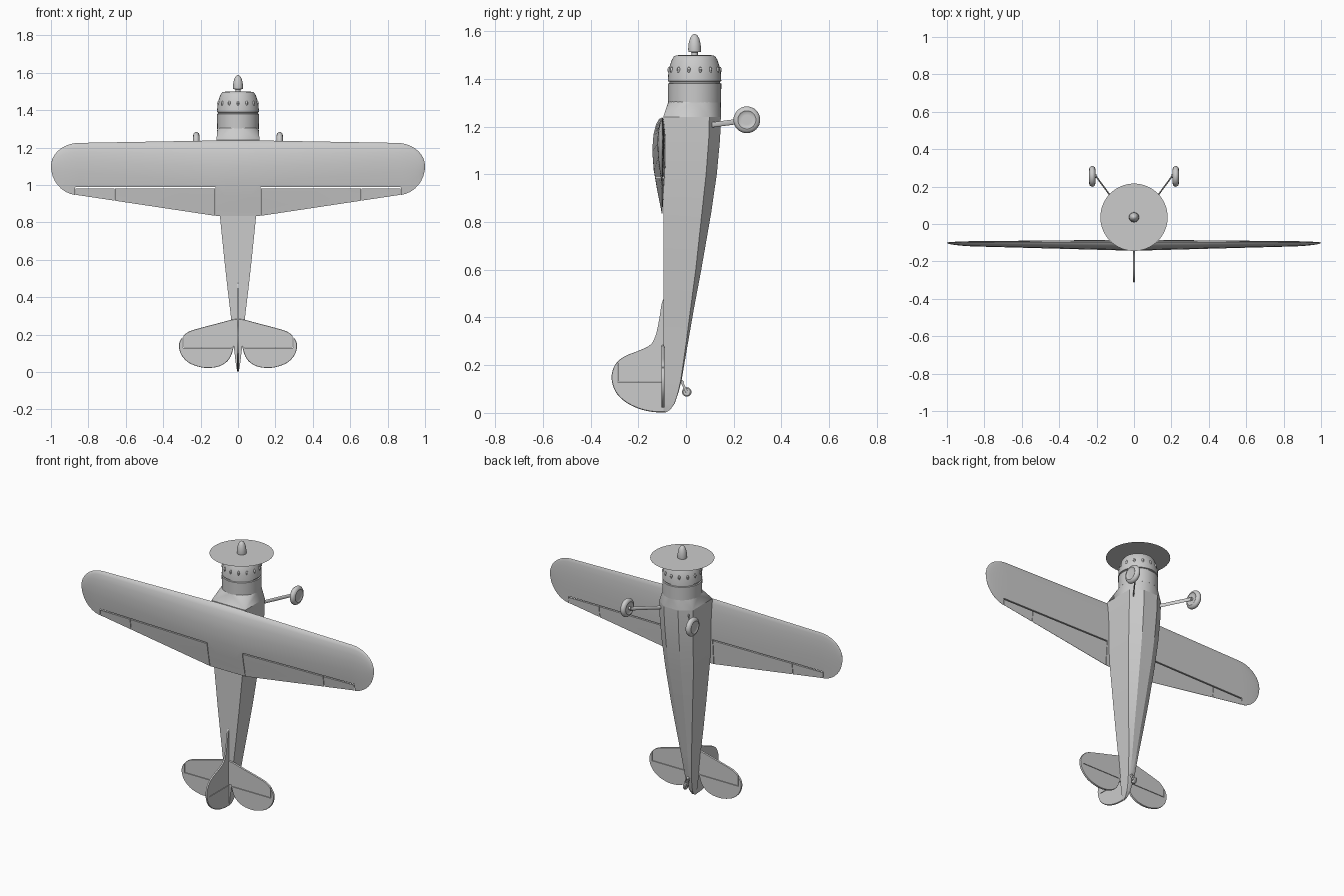
import bpy, bmesh, math
from mathutils import Vector, Matrix

if "Cube" in bpy.data.objects:
    bpy.data.objects.remove(bpy.data.objects["Cube"])

CY = 0.036  # thrust line


def finish(name, bm, smooth=True, angle=35):
    bmesh.ops.recalc_face_normals(bm, faces=bm.faces[:])
    me = bpy.data.meshes.new(name)
    bm.to_mesh(me)
    bm.free()
    ob = bpy.data.objects.new(name, me)
    bpy.context.collection.objects.link(ob)
    bpy.ops.object.select_all(action='DESELECT')
    ob.select_set(True)
    bpy.context.view_layer.objects.active = ob
    if smooth:
        bpy.ops.object.shade_smooth_by_angle(angle=math.radians(angle))
    return ob


def loft(name, rings, smooth=True, angle=35):
    bm = bmesh.new()
    vs = [[bm.verts.new(p) for p in r] for r in rings]
    n = len(vs[0])
    for a, b in zip(vs, vs[1:]):
        for i in range(n):
            j = (i + 1) % n
            bm.faces.new((a[i], a[j], b[j], b[i]))
    bm.faces.new(vs[0])
    bm.faces.new(vs[-1])
    return finish(name, bm, smooth, angle)


def lathe(name, prof, matrix, n=40, angle=35):
    rings = [[matrix @ Vector((r * math.cos(2 * math.pi * i / n),
                               r * math.sin(2 * math.pi * i / n), z)) for i in range(n)]
             for r, z in prof]
    return loft(name, rings, angle=angle)


def curve(pts, steps=5):
    # open Catmull-Rom through the outline points
    p = [Vector(q) for q in pts]
    p = [p[0]] + p + [p[-1]]
    out = []
    for a, b, c, d in zip(p, p[1:], p[2:], p[3:]):
        for k in range(steps):
            t = k / steps
            out.append(0.5 * (2 * b + (c - a) * t + (2 * a - 5 * b + 4 * c - d) * t * t
                              + (3 * b - a - 3 * c + d) * t ** 3))
    return out + [p[-1]]


def plate(name, outline, place, half):
    # thin panel: outline at mid-thickness, slightly inset faces
    cen = sum(outline, Vector((0, 0))) / len(outline)
    rings = [[place(cen + (q - cen) * s, o) for q in outline]
             for s, o in ((0.985, -half), (1, -half * .4), (1, half * .4), (0.985, half))]
    return loft(name, rings)


def cut(ob, boxes):
    # hinge gaps, boxes given as (centre, size)
    bm = bmesh.new()
    for c, s in boxes:
        bmesh.ops.create_cube(bm, size=1, matrix=Matrix.Translation(c) @ Matrix.Diagonal((*s, 1)))
    tool = finish("gap_cutter", bm, False)
    tool.hide_render = True
    m = ob.modifiers.new("gaps", 'BOOLEAN')
    m.operation, m.solver, m.object, m.use_self = 'DIFFERENCE', 'EXACT', tool, True
    bpy.context.view_layer.objects.active = ob
    bpy.ops.object.modifier_apply(modifier=m.name)
    bpy.data.objects.remove(tool)


# Fuselage: flat top, slab sides, chamfered belly
def section(z, w, bot):
    top = -0.095
    c = bot - 0.2 * (bot - top) * min(1, w / 0.1)
    b = w * 0.42
    return [(-w, top, z), (w, top, z), (w, c, z), (b, bot, z), (-b, bot, z), (-w, c, z)]


stations = [(0.002, .003, -.085), (.012, .006, -.067), (.04, .011, -.047), (.09, .017, -.03),
            (.14, .023, -.018), (.28, .036, .006), (.43, .054, .032), (.6, .073, .064),
            (.835, .097, .105), (1.0, .108, .129), (1.15, .114, .143), (1.24, .115, .146)]
loft("fuselage", [section(*s) for s in stations], angle=15)

# Firewall fairing: polygon section blending into the round cowl
bm = bmesh.new()
for p in section(*stations[-1]):
    bm.verts.new(p)
for i in range(32):
    a = 2 * math.pi * i / 32
    bm.verts.new((.11 * math.cos(a), CY + .11 * math.sin(a), 1.305))
bmesh.ops.convex_hull(bm, input=bm.verts[:])
finish("nose_fairing", bm, angle=20)

# Engine cowl, spinner, propeller disc
axis = Matrix.Translation((0, CY, 0))
lathe("cowl", [(.02, 1.30), (.111, 1.30), (.112, 1.38), (.106, 1.382), (.106, 1.388), (.112, 1.39),
               (.110, 1.425), (.105, 1.45), (.095, 1.48), (.087, 1.493), (.078, 1.498), (.065, 1.499),
               (.01, 1.499)], axis)
lathe("spinner", [(.014, 1.49), (.014, 1.511), (.026, 1.513), (.027, 1.525), (.025, 1.548),
                  (.019, 1.57), (.011, 1.583), (.002, 1.588)], axis, 24)
bm = bmesh.new()
bmesh.ops.create_circle(bm, cap_ends=True, segments=64, radius=.18,
                        matrix=Matrix.Translation((0, CY, 1.513)))
finish("propeller_disc", bm, False)

# Rocker bumps around the cowl
bm = bmesh.new()
for i in range(14):
    m = axis @ Matrix.Rotation(2 * math.pi * (i + .5) / 14, 4, 'Z') @ Matrix.Translation((.106, 0, 1.437))
    bmesh.ops.create_uvsphere(bm, u_segments=10, v_segments=6, radius=1,
                              matrix=m @ Matrix.Diagonal((.008, .007, .013, 1)))
finish("cowl_bumps", bm)

# Wing: airfoil lofted from tip to tip
foil = [(0, 0), (.02, .32), (.07, .6), (.18, .88), (.35, 1), (.55, .85), (.75, .52), (.9, .22), (1, .04)]


def wing_ring(x):
    a = abs(x)
    if a > .85:
        q = max(.04, math.sqrt(max(0, 1 - ((a - .85) / .15) ** 2)))
        le, te = 1.1 + .125 * q, 1.1 - .155 * q
    else:
        q = 1
        le = 1.24 - .015 * a / .85
        te = .835 + .11 * max(0, a - .12) / .73
    up, low = (.043 - .027 * a) * q, (.016 - .009 * a) * q
    z = lambda u: le + (te - le) * u
    top = [(x, -.1 - up * v, z(u)) for u, v in foil]
    return top + [(x, -.1 + low * v, z(u)) for u, v in foil[:0:-1]]


half = [.06, .12, .3, .5, .7, .85] + [.85 + .15 * math.sin(math.radians(d)) for d in range(10, 91, 10)]
wing = loft("wing", [wing_ring(x) for x in [-h for h in reversed(half)] + half])
gaps = []
for s in (-1, 1):
    gaps.append(((s * .495, -.1, .986), (.75, .2, .007)))
    for x in (.121, .66, .869):
        gaps.append(((s * x, -.1, .885), (.003, .2, .205)))
cut(wing, gaps)

# Horizontal tail with elevators
out = [Vector((.0, .285)), Vector((.035, .28))] + curve(
    [(.12, .257), (.2, .236), (.265, .215), (.302, .18), (.316, .14), (.302, .09), (.26, .048), (.2, .026),
     (.15, .022), (.1, .031), (.06, .055), (.036, .09), (.022, .14)]) + [Vector((0, .14))]
for side, s in (("left", -1), ("right", 1)):
    tail = plate(side + "_tailplane", out, lambda q, o: (s * q.x, -.096 + o, q.y), .006)
    cut(tail, [((s * .165, -.096, .131), (.26, .1, .003)), ((s * .294, -.096, .165), (.003, .1, .07))])

# Fin and rudder
fin_out = curve([(-.08, .48), (-.098, .47), (-.112, .39), (-.127, .325), (-.15, .285), (-.2, .26), (-.255, .238),
                 (-.295, .205), (-.312, .15), (-.295, .088), (-.25, .043), (-.19, .015), (-.13, .003),
                 (-.08, .003)])
fin = plate("fin", fin_out, lambda q, o: (o, q.x, q.y), .005)
cut(fin, [((0, -.195, .131), (.1, .185, .003)), ((0, -.286, .17), (.1, .003, .08))])


# Struts with a flattened streamlined section
def strut(name, a, b, w, d):
    a, b = Vector(a), Vector(b)
    t = (b - a).normalized()
    v = Vector((0, 0, 1)) if abs(t.z) < .9 else Vector((0, 1, 0))
    n = t.cross(v).normalized()
    v = n.cross(t)
    ang = [2 * math.pi * i / 12 for i in range(12)]
    loft(name, [[p + n * w * math.cos(g) + v * d * math.sin(g) for g in ang] for p in (a, b)])


# Main landing gear
tyre = [(.02, -.013), (.032, -.013), (.038, -.017), (.048, -.014), (.054, -.007), (.056, 0)]
tyre += [(r, -z) for r, z in reversed(tyre[:-1])]
for side, s in (("left", -1), ("right", 1)):
    m = Matrix.Translation((s * .223, .255, 1.228)) @ Matrix.Rotation(math.pi / 2, 4, 'Y')
    lathe(side + "_wheel", tyre, m, 32)
    strut(side + "_gear_leg", (s * .085, .095, 1.205), (s * .203, .255, 1.226), .004, .011)
    strut(side + "_axle", (s * .198, .255, 1.227), (s * .23, .255, 1.228), .009, .009)

# Tail wheel
m = Matrix.Translation((0, .003, .088)) @ Matrix.Rotation(math.pi / 2, 4, 'Y')
lathe("tail_wheel", [(.006, -.008), (.015, -.008), (.02, -.004), (.02, .004), (.015, .008), (.006, .008)], m, 20)
strut("tail_wheel_leg", (0, -.03, .142), (0, -.012, .125), .007, .007)
for s in (-1, 1):
    strut("tail_wheel_fork", (s * .01, -.018, .13), (s * .01, .003, .088), .003, .005)
